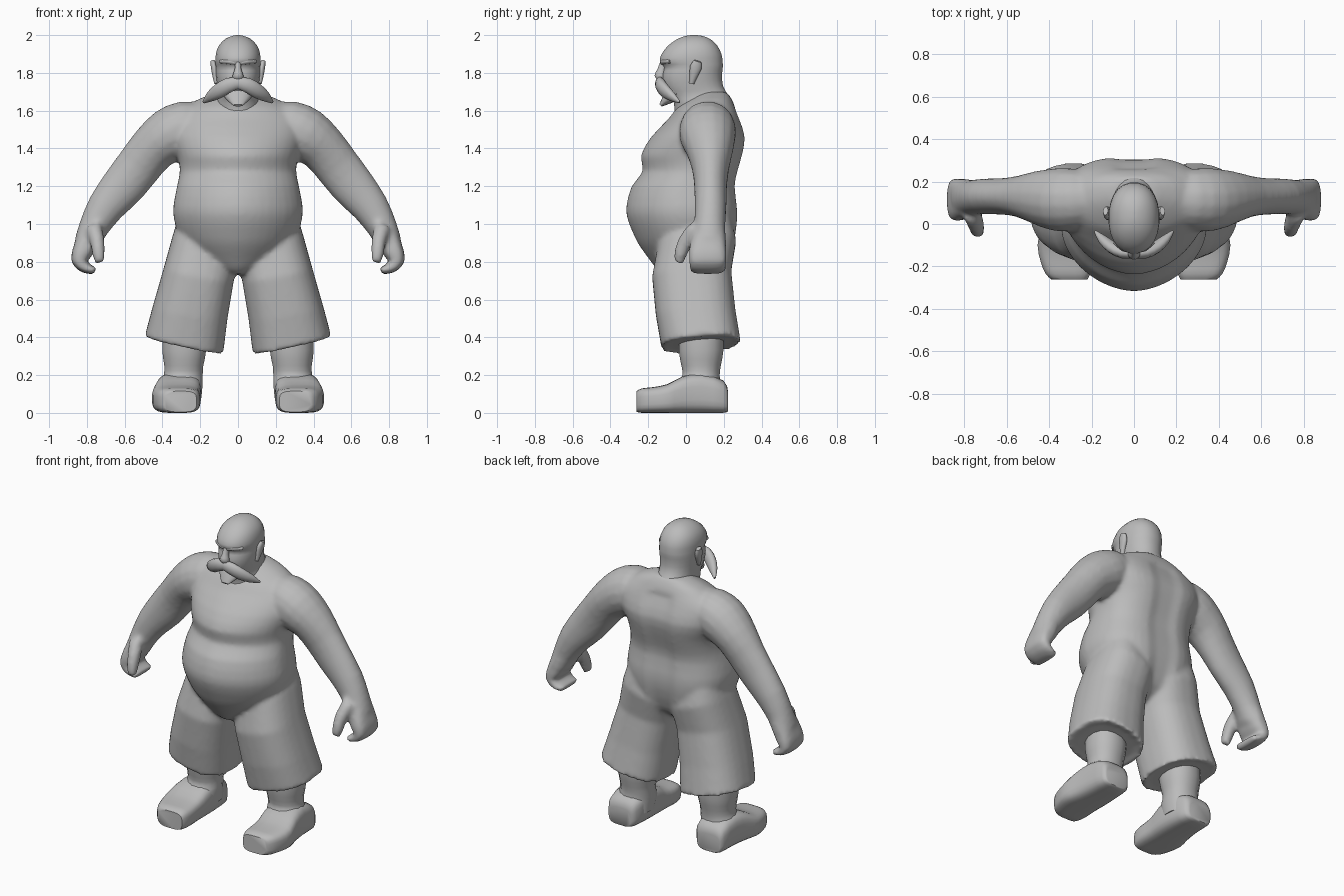
import bpy, bmesh, math
from mathutils import Vector

X, Y, Z = Vector((1, 0, 0)), Vector((0, 1, 0)), Vector((0, 0, 1))
skin = bpy.data.materials.new("clay_grey")
skin.diffuse_color = (0.5, 0.5, 0.5, 1)


def spline(st, steps):
    """Catmull-Rom refinement of a list of number tuples."""
    out = []
    for i in range(len(st) - 1):
        a, b, c, d = st[max(i - 1, 0)], st[i], st[i + 1], st[min(i + 2, len(st) - 1)]
        for k in range(steps):
            t = k / steps
            out.append(tuple(0.5 * (2 * q + (r - p) * t + (2 * p - 5 * q + 4 * r - s) * t * t
                                    + (3 * q - p - 3 * r + s) * t ** 3)
                             for p, q, r, s in zip(a, b, c, d)))
    return out + [tuple(st[-1])]


def ring(c, u, v, e, n, ef=None):
    """Superellipse ring around c; ef is the exponent of the negative v half."""
    pts = []
    for i in range(n):
        a = 2 * math.pi * (i + 0.5) / n
        ca, sa = math.cos(a), math.sin(a)
        k = 2 / (ef if ef and sa < 0 else e)
        pts.append(c + u * math.copysign(abs(ca) ** k, ca) + v * math.copysign(abs(sa) ** k, sa))
    return pts


def loft(bm, rings):
    """Closed skin through rings."""
    vs = [[bm.verts.new(p) for p in r] for r in rings]
    n = len(vs[0])
    faces = []
    for a, b in zip(vs, vs[1:]):
        for i in range(n):
            j = (i + 1) % n
            faces.append(bm.faces.new((a[i], a[j], b[j], b[i])))
    faces.append(bm.faces.new(vs[0][::-1]))
    faces.append(bm.faces.new(vs[-1]))
    bmesh.ops.recalc_face_normals(bm, faces=faces)


def tube_rings(st, ref=Y, frame=None, e=2.0, ef=None, n=16, steps=2, side=1):
    """Rings for stations (x, y, z, half size along ref, other half size)."""
    st = [(s[0] * side,) + tuple(s[1:]) for s in spline(st, steps)]
    P = [Vector(s[:3]) for s in st]
    rings = []
    for i, s in enumerate(st):
        if frame:
            u, v = frame
        else:
            t = (P[min(i + 1, len(P) - 1)] - P[max(i - 1, 0)]).normalized()
            u = (ref - t * ref.dot(t)).normalized()
            v = t.cross(u)
        rings.append(ring(P[i], u * max(s[3], 0.003), v * max(s[4], 0.003), e, n, ef))
    return rings


def finish(name, bm, mirror=False, angle=50):
    me = bpy.data.meshes.new(name)
    bm.to_mesh(me)
    bm.free()
    ob = bpy.data.objects.new(name, me)
    bpy.context.collection.objects.link(ob)
    me.materials.append(skin)
    bpy.ops.object.select_all(action='DESELECT')
    ob.select_set(True)
    bpy.context.view_layer.objects.active = ob
    bpy.ops.object.shade_smooth_by_angle(angle=math.radians(angle))
    if mirror:
        ob.modifiers.new("mirror", 'MIRROR').use_mirror_merge = False
    return ob


def part(name, st, mirror=False, **kw):
    bm = bmesh.new()
    loft(bm, tube_rings(st, **kw))
    return finish(name, bm, mirror)


def levels(rows):
    """(z, half width, front y, back y) to stations."""
    return [(0, (f + b) / 2, z, w, (b - f) / 2) for z, w, f, b in rows]


# Torso with big belly, broad back and a furrow along the spine
body = bmesh.new()
torso = tube_rings(levels([
    (.735, .07, -.12, .12), (.76, .14, -.155, .17), (.82, .225, -.20, .235), (.89, .285, -.25, .258),
    (.95, .317, -.28, .27), (1.02, .338, -.308, .278), (1.09, .343, -.317, .277),
    (1.2, .323, -.288, .265), (1.28, .308, -.228, .28), (1.36, .318, -.24, .303),
    (1.46, .35, -.185, .318), (1.56, .35, -.09, .285), (1.62, .28, -.045, .26),
    (1.665, .20, .02, .24), (1.70, .10, .07, .215)]), frame=(X, Y), e=2.7, ef=1.8, n=40)
for r in torso:
    for p in r:
        if p.y > .08 and p.z < 1.6:
            depth = .028 + .09 * max(0, 1.0 - p.z)
            p.y -= depth * math.exp(-(p.x / .06) ** 2)
loft(body, torso)

# Arms with curled fingers and thumbs
arm = [(.16, .12, 1.53, .11, .11), (.27, .115, 1.515, .145, .14), (.36, .115, 1.47, .15, .147),
       (.45, .125, 1.40, .128, .128), (.53, .13, 1.30, .10, .122), (.605, .13, 1.205, .088, .118),
       (.70, .13, 1.09, .085, .10), (.765, .125, .98, .083, .08), (.80, .12, .90, .097, .068)]
fingers = [(.79, .12, .93, .086, .062), (.82, .115, .86, .10, .056), (.842, .115, .805, .10, .042),
           (.805, .115, .766, .098, .028), (.755, .115, .753, .09, .02)]
thumb = [(.765, .05, .98, .04, .045), (.745, 0, .91, .042, .039),
         (.738, -.03, .84, .035, .034), (.732, -.037, .795, .026, .024)]
for side in (1, -1):
    loft(body, tube_rings(arm, side=side))
    loft(body, tube_rings(fingers, side=side, e=2.8))
    loft(body, tube_rings(thumb, side=side))

# Shorts: (outer x, outer z, inner x, inner z, front y, back y)
rows = [(.30, 1.08, .02, 1.0, -.08, .235), (.343, .95, -.002, .84, -.15, .266),
        (.393, .77, .022, .70, -.18, .24), (.453, .56, .055, .50, -.16, .262),
        (.495, .405, .078, .312, -.13, .29), (.45, .40, .12, .335, -.09, .25)]
for side in (1, -1):
    rings = []
    for ox, oz, ix, iz, f, b in rows:
        c = Vector((side * (ox + ix) / 2, (f + b) / 2, (oz + iz) / 2))
        rings.append(ring(c, Vector((side * (ox - ix), 0, oz - iz)) / 2,
                          Vector((0, (b - f) / 2, .015)), 2.5, 28))
    loft(body, rings)
ob = finish("body_and_shorts", body)
m = ob.modifiers.new("merge", 'REMESH')
m.mode, m.voxel_size, m.use_smooth_shade = 'VOXEL', .013, True
m = ob.modifiers.new("soften", 'SMOOTH')
m.factor, m.iterations = .5, 8

# Lower legs and shoes
part("lower_leg", [(.285, .08, .46, .112, .118), (.285, .08, .33, .118, .12),
                   (.287, .08, .25, .105, .106), (.29, .08, .20, .105, .10),
                   (.30, .07, .155, .115, .115), (.30, .08, .08, .108, .12)],
     mirror=True, frame=(X, Y), e=2.2)
part("foot", [(.32, .222, .062, .075, .055), (.315, .198, .086, .10, .086), (.312, .08, .105, .114, .105),
              (.318, -.02, .096, .122, .096), (.328, -.10, .076, .127, .076),
              (.32, -.18, .068, .12, .068), (.312, -.235, .065, .105, .065),
              (.304, -.262, .06, .085, .055)],
     mirror=True, frame=(X, Z), e=3.6, n=24)

# Head and neck
part("head", levels([
    (1.57, .115, -.06, .245), (1.64, .118, -.065, .246), (1.68, .106, -.09, .226), (1.73, .11, -.12, .197),
    (1.79, .117, -.125, .192), (1.83, .118, -.115, .196), (1.86, .120, -.140, .195),
    (1.90, .118, -.130, .189), (1.945, .102, -.095, .166), (1.98, .067, -.045, .128),
    (1.996, .03, .0, .085), (2.0, .008, .03, .055)]), frame=(X, Y), e=2.2, n=24)
part("nose", [(0, -.115, 1.865, .016, .02), (0, -.128, 1.82, .018, .024),
              (0, -.138, 1.785, .03, .03), (0, -.125, 1.755, .024, .02)], frame=(X, Y), n=12)
part("brow", [(.01, -.122, 1.853, .014, .012), (.05, -.114, 1.860, .016, .014),
              (.09, -.081, 1.860, .014, .010)], mirror=True, n=10)
part("ear", [(.110, .03, 1.745, .014, .016), (.119, .04, 1.785, .022, .017),
             (.127, .052, 1.83, .032, .017), (.134, .062, 1.862, .02, .012)], mirror=True, n=12)

# Moustache and chin beard
part("moustache", [(-.005, -.138, 1.748, .024, .032), (.05, -.135, 1.735, .028, .04),
                   (.10, -.112, 1.705, .028, .04), (.145, -.075, 1.675, .022, .028),
                   (.182, -.035, 1.645, .006, .007)], mirror=True, n=12)
part("chin_beard", [(0, -.06, 1.70, .085, .045), (0, -.095, 1.665, .065, .032),
                    (0, -.135, 1.628, .025, .008)], ref=X, n=14)
